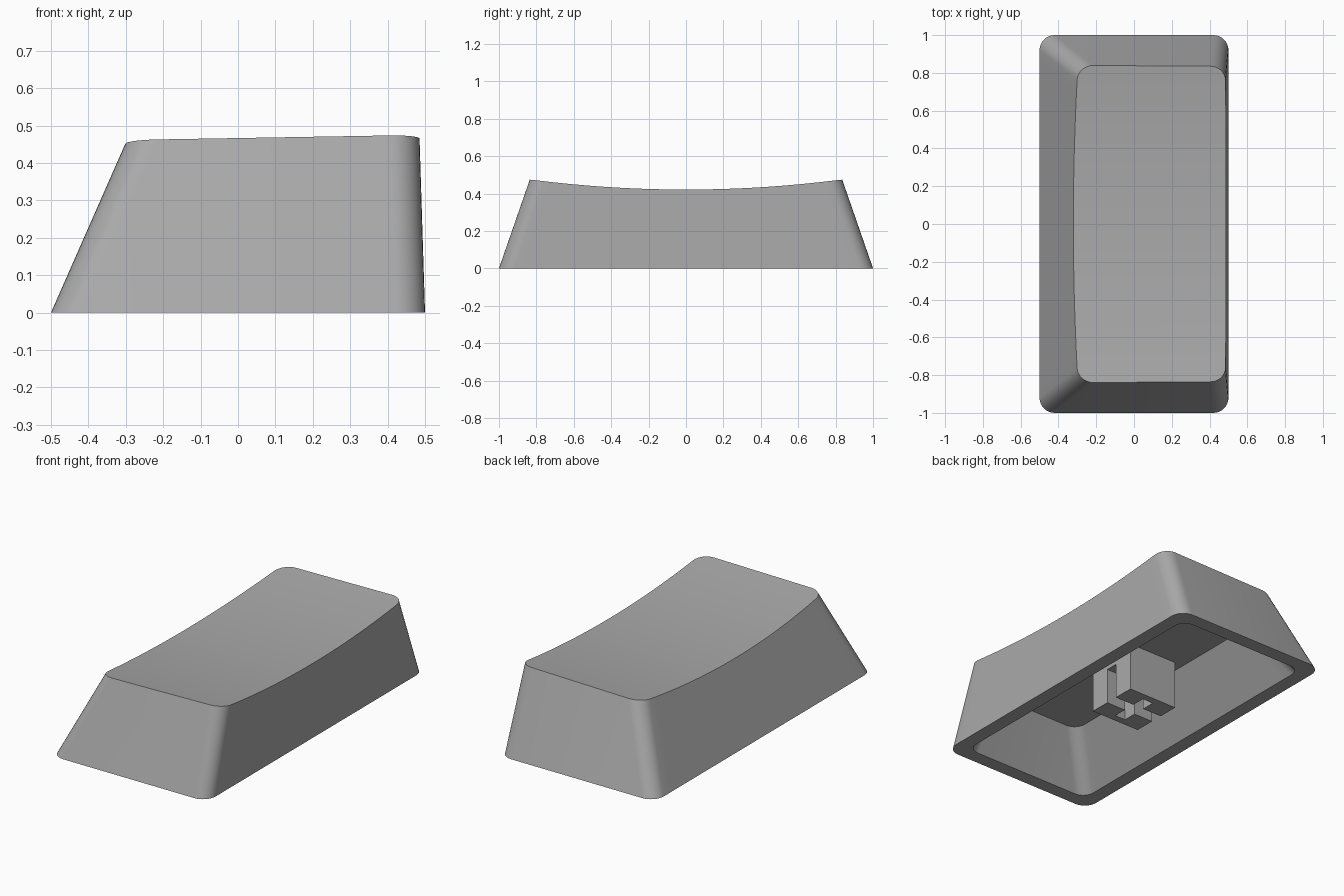
import bpy, bmesh, math

if "Cube" in bpy.data.objects:
    bpy.data.objects.remove(bpy.data.objects["Cube"])

grey = bpy.data.materials.new("warm_grey_plastic")
grey.diffuse_color = (0.4, 0.4, 0.4, 1)
grey.use_nodes = True
grey.node_tree.nodes["Principled BSDF"].inputs["Base Color"].default_value = grey.diffuse_color

H = 0.475        # height where the top outline is measured
ARC, SIDE = 8, 28


def half_outlines(x0, x1, yh, r):
    """Left and right halves of a rounded rectangle, both from -y to +y."""
    def half(x, s):
        arc = [(x + s * r * (1 - math.sin(a)), -yh + r * (1 - math.cos(a)))
               for a in (math.pi / 2 * i / ARC for i in range(ARC + 1))]
        side = [(x, (yh - r) * (2 * i / SIDE - 1)) for i in range(1, SIDE)]
        return arc + side + [(px, -py) for px, py in reversed(arc)]
    return half(x0, 1), half(x1, -1)


def dish(x, y):
    """Height of the scooped, slightly tilted top."""
    return 0.421 + 0.018 * (x - 0.48) + 0.054 * (y / 0.835) ** 2


def trim_to_dish(b, t):
    """Slide along the wall line from b to t until it meets the top."""
    s = 1.0
    for _ in range(12):
        x, y = (b[k] + (t[k] - b[k]) * s for k in (0, 1))
        s = dish(x, y) / H
    return x, y, s * H


def finish(name, bm):
    bmesh.ops.recalc_face_normals(bm, faces=bm.faces)
    me = bpy.data.meshes.new(name)
    bm.to_mesh(me)
    bm.free()
    ob = bpy.data.objects.new(name, me)
    bpy.context.collection.objects.link(ob)
    me.materials.append(grey)
    return ob


def box(name, hx, hy, z0, z1):
    bm = bmesh.new()
    bmesh.ops.create_cube(bm, size=1)
    for v in bm.verts:
        v.co = (v.co.x * 2 * hx, v.co.y * 2 * hy, z0 + (v.co.z + 0.5) * (z1 - z0))
    return finish(name, bm)


# Hollow cap: outer wall, dished top, flat rim, inner wall and ceiling
bm = bmesh.new()
base = half_outlines(-0.5, 0.5, 1.0, 0.08)
top = half_outlines(-0.291, 0.485, 0.835, 0.08)
rim = half_outlines(-0.417, 0.417, 0.917, 0.07)
roof = half_outlines(-0.215, 0.402, 0.75, 0.07)


def verts(halves, z):
    return [[bm.verts.new((x, y, z)) for x, y in h] for h in halves]


def wall(a, b):
    ra, rb = a[0] + a[1][::-1], b[0] + b[1][::-1]
    for i in range(len(ra)):
        j = (i + 1) % len(ra)
        bm.faces.new((ra[i], ra[j], rb[j], rb[i]))


def cover(h):
    left, right = h
    for i in range(len(left) - 1):
        bm.faces.new((left[i], right[i], right[i + 1], left[i + 1]))


outer_low = verts(base, 0)
outer_high = [[bm.verts.new(trim_to_dish(b, t)) for b, t in zip(hb, ht)]
              for hb, ht in zip(base, top)]
inner_low = verts(rim, 0)
inner_high = verts(roof, 0.285)
wall(outer_low, outer_high)
wall(outer_low, inner_low)
wall(inner_low, inner_high)
cover(outer_high)
cover(inner_high)
cap = finish("key_cap", bm)
bpy.context.view_layer.objects.active = cap
cap.select_set(True)
bpy.ops.object.shade_smooth_by_angle(angle=math.radians(30))

# Stem block with a cross-shaped socket
stem = box("stem", 0.16, 0.16, 0, 0.285)
for name, hx, hy in (("cross_slot_cutter", 0.2, 0.037), ("short_slot_cutter", 0.035, 0.118)):
    cutter = box(name, hx, hy, -0.1, 0.21)
    cutter.hide_render = True
    cutter.hide_viewport = True
    mod = stem.modifiers.new(name, 'BOOLEAN')
    mod.operation = 'DIFFERENCE'
    mod.solver = 'EXACT'
    mod.object = cutter
